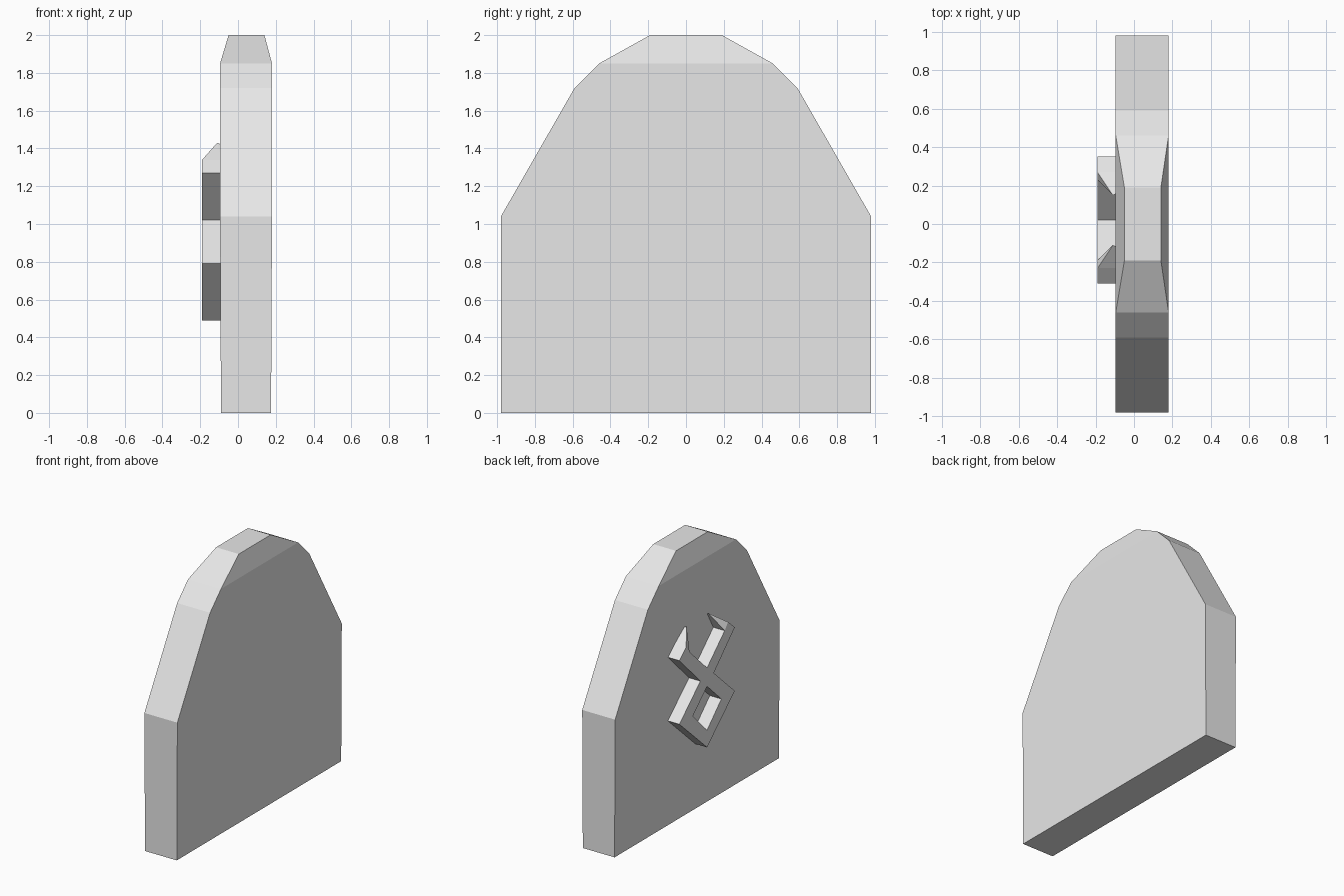
import bpy
import bmesh

if "Cube" in bpy.data.objects:
    bpy.data.objects.remove(bpy.data.objects["Cube"], do_unlink=True)

# Single stone colour
stone = bpy.data.materials.new("stone_grey")
stone.use_nodes = True
GREY = (0.8, 0.8, 0.8, 1)
stone.diffuse_color = GREY
stone.node_tree.nodes["Principled BSDF"].inputs["Base Color"].default_value = GREY


def finish(name, bm):
    bmesh.ops.recalc_face_normals(bm, faces=bm.faces)
    mesh = bpy.data.meshes.new(name)
    bm.to_mesh(mesh)
    bm.free()
    mesh.materials.append(stone)
    obj = bpy.data.objects.new(name, mesh)
    bpy.context.collection.objects.link(obj)
    return obj


def mirror_across_rune(obj):
    obj.location.y = RUNE_Y
    mod = obj.modifiers.new("mirror", "MIRROR")
    mod.use_axis = (False, True, False)
    mod.use_clip = True
    mod.merge_threshold = 0.001


# Slab: rectangular sections (height, half width, back x, front x) lofted upward
sections = [
    (0.00, 0.98, -0.09, 0.175),
    (1.04, 0.98, -0.095, 0.18),
    (1.72, 0.59, -0.095, 0.18),
    (1.85, 0.46, -0.095, 0.18),
    (2.00, 0.19, -0.05, 0.14),
]
bm = bmesh.new()
rings = []
for z, w, x0, x1 in sections:
    corners = [(x0, -w), (x1, -w), (x1, w), (x0, w)]
    rings.append([bm.verts.new((x, y, z)) for x, y in corners])
for low, high in zip(rings, rings[1:]):
    for i in range(4):
        j = (i + 1) % 4
        bm.faces.new((low[i], low[j], high[j], high[i]))
bm.faces.new(rings[0])
bm.faces.new(rings[-1])
finish("stone_slab", bm)

# Raised rune: half outline extruded out of the slab, then mirrored
RUNE_Y = 0.02
FACE_X, BASE_X = -0.19, -0.085
half_outline = [
    (0, 0.49), (0.33, 0.79), (0.08, 1.02), (0.33, 1.27), (0.25, 1.34),
    (0.21, 1.29), (0, 1.09), (0, 0.95), (0.17, 0.79), (0, 0.62),
]
bm = bmesh.new()
face = bm.faces.new([bm.verts.new((BASE_X, y, z)) for y, z in half_outline])
out = bmesh.ops.extrude_face_region(bm, geom=[face], use_keep_orig=True)
for v in out["geom"]:
    if isinstance(v, bmesh.types.BMVert):
        v.co.x = FACE_X
seam = [f for f in bm.faces if all(abs(v.co.y) < 0.0001 for v in f.verts)]
bmesh.ops.delete(bm, geom=seam, context="FACES_ONLY")
mirror_across_rune(finish("raised_rune", bm))

# Flared spikes at the upper ends of the rune
bm = bmesh.new()
for x in (FACE_X, BASE_X):
    for y, z in half_outline[4:6]:
        bm.verts.new((x, y, z))
bm.verts.new((-0.11, 0.13, 1.43))
bm.verts.new((BASE_X, 0.14, 1.42))
bmesh.ops.convex_hull(bm, input=bm.verts)
mirror_across_rune(finish("rune_tip_flares", bm))
